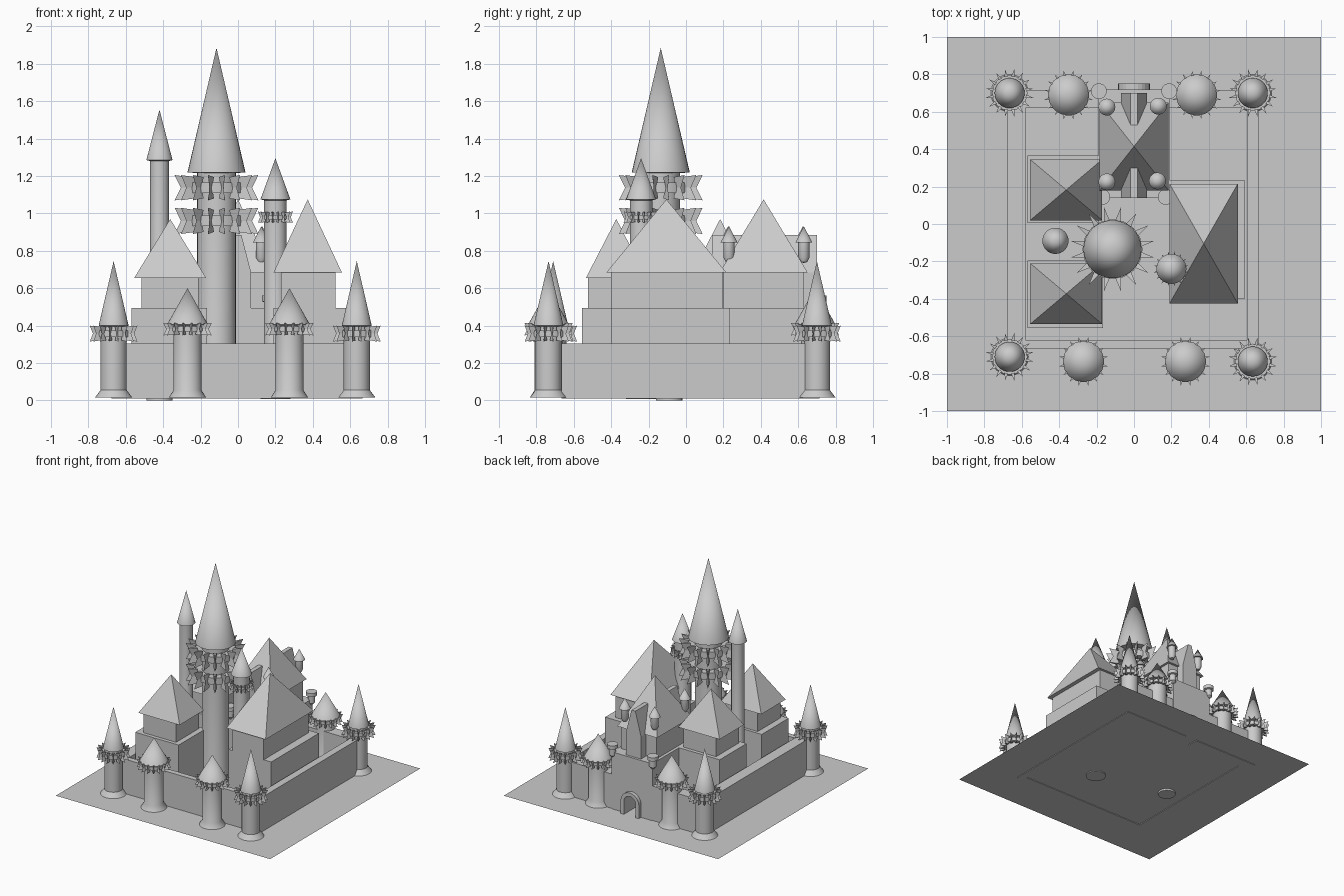
import bpy, bmesh, math
from mathutils import Vector

if "Cube" in bpy.data.objects:
    bpy.data.objects.remove(bpy.data.objects["Cube"])

stone = bpy.data.materials.new("grey stone")
stone.diffuse_color = (0.6, 0.6, 0.6, 1)
stone.use_nodes = True
stone.node_tree.nodes["Principled BSDF"].inputs["Base Color"].default_value = stone.diffuse_color
SEG = 32
G = 0.015  # height of the base plate


def finish(name, bm, smooth=False):
    bmesh.ops.recalc_face_normals(bm, faces=bm.faces)
    if smooth:
        for f in bm.faces:
            f.smooth = True
        for e in bm.edges:
            e.smooth = len(e.link_faces) == 2 and e.calc_face_angle(0) < math.radians(35)
    me = bpy.data.meshes.new(name)
    bm.to_mesh(me)
    bm.free()
    me.materials.append(stone)
    ob = bpy.data.objects.new(name, me)
    bpy.context.collection.objects.link(ob)
    return ob


def box(name, x0, x1, y0, y1, z0, z1):
    bm = bmesh.new()
    bmesh.ops.create_cube(bm, size=1)
    for v in bm.verts:
        v.co = ((x0 + x1) / 2 + v.co.x * (x1 - x0), (y0 + y1) / 2 + v.co.y * (y1 - y0),
                (z0 + z1) / 2 + v.co.z * (z1 - z0))
    return finish(name, bm)


def lathe(name, x, y, profile, closed=False):
    """Spin (radius, z) points around a vertical axis at x, y."""
    bm = bmesh.new()
    rings = []
    for r, z in profile:
        if r == 0:
            rings.append([bm.verts.new((x, y, z))] * SEG)
        else:
            rings.append([bm.verts.new((x + r * math.cos(2 * math.pi * i / SEG),
                                        y + r * math.sin(2 * math.pi * i / SEG), z)) for i in range(SEG)])
    pairs = list(zip(rings, rings[1:])) + ([(rings[-1], rings[0])] if closed else [])
    for a, b in pairs:
        for i in range(SEG):
            j = (i + 1) % SEG
            bm.faces.new(dict.fromkeys((a[i], a[j], b[j], b[i])))
    return finish(name, bm, True)


def prism(name, pts, y0, y1):
    """Extrude an (x, z) outline from y0 to y1."""
    bm = bmesh.new()
    f = bm.faces.new([bm.verts.new((x, y0, z)) for x, z in pts])
    ext = bmesh.ops.extrude_face_region(bm, geom=[f])["geom"]
    for v in ext:
        if isinstance(v, bmesh.types.BMVert):
            v.co.y = y1
    return finish(name, bm)


def pyramid(name, x0, x1, y0, y1, z0, z1):
    bm = bmesh.new()
    base = [bm.verts.new((x, y, z0)) for x, y in ((x0, y0), (x1, y0), (x1, y1), (x0, y1))]
    top = bm.verts.new(((x0 + x1) / 2, (y0 + y1) / 2, z1))
    bm.faces.new(base)
    for i in range(4):
        bm.faces.new((base[i], base[(i + 1) % 4], top))
    return finish(name, bm)


def spike_ring(name, x, y, r_body, r_ring, r_tip, z0, z1, n=16):
    """Flat collar with bow-tie spikes pointing outward."""
    zm, h = (z0 + z1) / 2, z1 - z0
    lathe(name + "_collar", x, y, [(r_body * .9, zm - h * .2), (r_ring, zm - h * .2),
                                   (r_ring, zm + h * .2), (r_body * .9, zm + h * .2)], True)
    bm = bmesh.new()
    ri, w = r_ring * .93, r_ring * .1
    rm = r_ring + (r_tip - r_ring) * .5
    for k in range(n):
        a = 2 * math.pi * k / n + math.pi / n
        out, side = Vector((math.cos(a), math.sin(a), 0)), Vector((-math.sin(a), math.cos(a), 0))

        def p(r, s, z):
            return bm.verts.new(Vector((x, y, z)) + out * r + side * s)
        t, m, b = p(r_tip, 0, z1), p(rm, 0, zm), p(r_tip, 0, z0)
        lo, hi = z0 + h * .08, z1 - h * .08
        L = [p(ri, w, hi), p(ri, w * .35, zm), p(ri, w, lo)]
        R = [p(ri, -w, hi), p(ri, -w * .35, zm), p(ri, -w, lo)]
        for f in ((L[0], R[0], t), (L[2], b, R[2]), (L[0], t, m, L[1]), (L[1], m, b, L[2]),
                  (R[0], R[1], m, t), (R[1], R[2], b, m), (L[0], L[1], R[1], R[0]), (L[1], L[2], R[2], R[1])):
            bm.faces.new(f)
    finish(name + "_spikes", bm)


def tower(name, x, y, r, r_base, z_base, r_roof, z_eave, z_top, rings=()):
    lathe(name + "_body", x, y, [(0, z_base), (r_base, z_base), (r_base, G), (r, G + .04), (r, z_eave)])
    lathe(name + "_roof", x, y, [(0, z_eave), (r, z_eave - .005), (r_roof, z_eave), (0, z_top)])
    for i, (rr, rt, z0, z1) in enumerate(rings):
        spike_ring(f"{name}_ring_{i}", x, y, r, rr, rt, z0, z1)


# Base plate
bm = bmesh.new()
bmesh.ops.create_grid(bm, x_segments=1, y_segments=1, size=1)
for v in bm.verts:
    v.co.z = G
finish("base_plate", bm)

# Curtain wall: hollow rectangle
bm = bmesh.new()
loops = []
for x0, x1, y0, y1 in ((-.675, .665, -.665, .715), (-.58, .605, -.62, .62)):
    for z in (G - .005, .305):
        loops.append([bm.verts.new((x, y, z)) for x, y in ((x0, y0), (x1, y0), (x1, y1), (x0, y1))])
for a, b in ((0, 1), (1, 3), (3, 2), (2, 0)):
    for i in range(4):
        j = (i + 1) % 4
        bm.faces.new((loops[a][i], loops[a][j], loops[b][j], loops[b][i]))
wall = finish("curtain_wall", bm)

# Wall towers
for i, (x, y) in enumerate(((-.665, -.71), (.635, -.735), (-.665, .7), (.635, .7))):
    tower(f"corner_tower_{i}", x, y, .07, .1, G, .08, .4, .745, [(.095, .13, .315, .4)])
for i, (x, y) in enumerate(((-.27, -.735), (.275, -.735), (-.35, .69), (.335, .69))):
    tower(f"wall_tower_{i}", x, y, .075, .1, G, .11, .405, .6, [(.098, .132, .348, .415)])

# Inner towers
tower("great_tower", -.115, -.135, .103, .115, G, .155, 1.22, 1.885,
      [(.16, .228, .89, 1.03), (.16, .228, 1.07, 1.205)])
tower("side_tower", .2, -.24, .06, .08, .007, .08, 1.075, 1.295, [(.072, .095, .95, 1.01)])
tower("slim_tower", -.42, -.09, .05, .07, 0, .07, 1.285, 1.555)

# Houses: lower block, narrower upper block, hipped roof
for name, low, up, roof, ze, zt in (
        ("front_house", (-.57, -.165, -.555, -.195), (-.515, -.21, -.525, -.22), (-.555, -.17, -.535, -.21), .655, .97),
        ("back_house", (-.57, -.19, .005, .365), (-.515, -.21, .03, .335), (-.555, -.17, .02, .345), .655, .97),
        ("hall", (.19, .59, -.4, .235), (.23, .52, -.4, .195), (.19, .555, -.425, .215), .685, 1.075)):
    box(name + "_lower", *low, G, .495)
    box(name + "_upper", *up, .495, ze)
    pyramid(name + "_roof", *roof, ze, zt)

# Gatehouse keep
keep = box("keep_lower", -.19, .19, .14, .72, G, .495)
box("keep_upper", -.165, .165, .2, .63, .495, .685)
pyramid("keep_roof", -.185, .185, .18, .65, .685, 1.075)
for name, y0, y1 in (("front_dormer", .14, .4), ("back_dormer", .43, .7)):
    prism(name, [(-.07, .495), (.07, .495), (.07, .685), (.018, .885), (-.018, .885), (-.07, .685)], y0, y1)

# Small turrets hanging on the keep roof corners
for i, (x, y) in enumerate(((-.145, .225), (.125, .23), (-.145, .625), (.13, .63))):
    lathe(f"keep_turret_{i}", x, y, [(0, .735), (.018, .74), (.03, .765), (.03, .85)])
    lathe(f"keep_turret_roof_{i}", x, y, [(0, .845), (.045, .845), (0, .932)])

# Capped posts on the keep corners
for i, (x, y) in enumerate(((-.17, .145), (.17, .145), (-.188, .71), (.188, .71))):
    lathe(f"corner_post_{i}", x, y, [(0, .44), (.028, .47), (.028, .525), (.042, .53), (.042, .56), (0, .56)])


# Arched gate on the back side
def arch(r, h):
    return [(r * math.cos(math.pi * i / 12), h + r * math.sin(math.pi * i / 12)) for i in range(13)]


outer, inner = arch(.085, .125), arch(.055, .125)
prism("gate_frame", [(.085, G)] + outer + [(-.085, G), (-.055, G)] + inner[::-1] + [(.055, G)], .7, .75)
cutter = prism("gate_cutter", [(.055, 0)] + inner + [(-.055, 0)], .55, .8)
cutter.hide_render = True
for ob in (keep, wall):
    mod = ob.modifiers.new("gate_opening", "BOOLEAN")
    mod.operation, mod.object, mod.solver = "DIFFERENCE", cutter, "EXACT"
    bpy.context.view_layer.objects.active = ob
    bpy.ops.object.modifier_apply(modifier=mod.name)
bpy.data.objects.remove(cutter)
